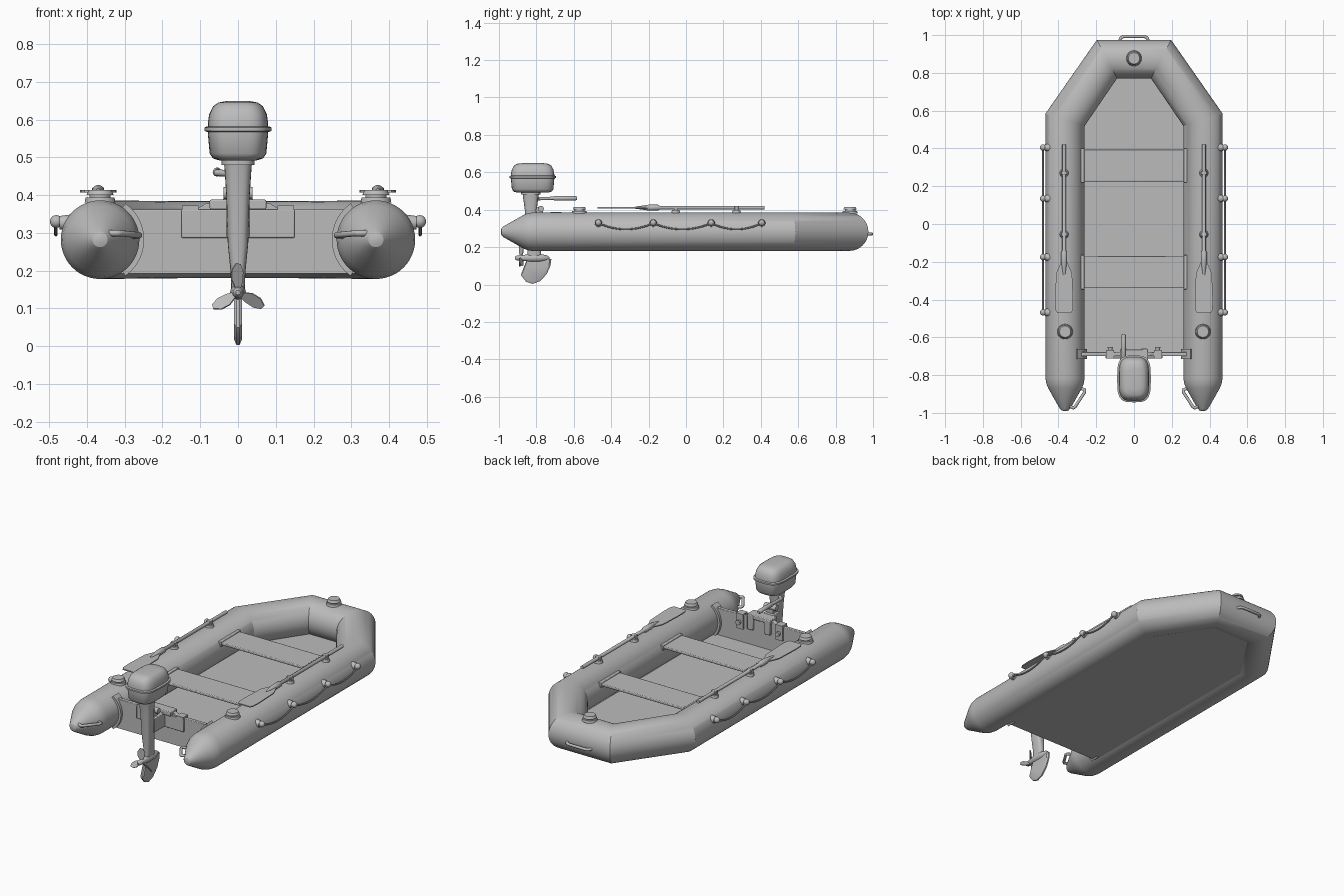
import bpy, bmesh, math
from math import sin, cos, pi, radians
from mathutils import Vector, Matrix

cube = bpy.data.objects.get("Cube")
if cube:
    bpy.data.objects.remove(cube, do_unlink=True)

grey = bpy.data.materials.new("plain_grey")
grey.use_nodes = True
COLOUR = (0.5, 0.5, 0.5, 1)
grey.diffuse_color = COLOUR
grey.node_tree.nodes["Principled BSDF"].inputs["Base Color"].default_value = COLOUR

TX, TZ, TR = 0.365, 0.282, 0.104   # side tube centre and radius


def finish(name, bm, bevel=0, angle=35, mirror=False):
    bmesh.ops.recalc_face_normals(bm, faces=bm.faces)
    me = bpy.data.meshes.new(name)
    bm.to_mesh(me)
    bm.free()
    ob = bpy.data.objects.new(name, me)
    bpy.context.collection.objects.link(ob)
    me.materials.append(grey)
    bpy.ops.object.select_all(action='DESELECT')
    ob.select_set(True)
    bpy.context.view_layer.objects.active = ob
    bpy.ops.object.shade_smooth_by_angle(angle=radians(angle))
    if bevel:
        mod = ob.modifiers.new("Bevel", 'BEVEL')
        mod.width, mod.segments = bevel, 2
    if mirror:
        ob.modifiers.new("Mirror", 'MIRROR')
    return ob


def loft(bm, rings):
    """Skin closed rings of points and cap both ends."""
    loops = [[bm.verts.new(p) for p in r] for r in rings]
    for a, b in zip(loops, loops[1:]):
        for i in range(len(a)):
            j = (i + 1) % len(a)
            bm.faces.new((a[i], a[j], b[j], b[i]))
    bm.faces.new(loops[0][::-1])
    bm.faces.new(loops[-1])


def sweep(bm, pts, radii, seg=12):
    """Round tube along a path with mitred corners."""
    pts = [Vector(p) for p in pts]
    if not isinstance(radii, list):
        radii = [radii] * len(pts)
    rings = []
    for i, p in enumerate(pts):
        d0 = (p - pts[max(i - 1, 0)]).normalized()
        d1 = (pts[min(i + 1, len(pts) - 1)] - p).normalized()
        t = (d0 + d1).normalized()
        up = Vector((0, 0, 1)) if abs(t.z) < 0.9 else Vector((0, 1, 0))
        side = t.cross(up).normalized()
        up = side.cross(t)
        k = 1 / max(t.dot(d1 if d1.length else d0), 0.5)
        ks, ku = (k, 1) if abs((d1 - d0).dot(side)) > 0.05 else (1, 1)
        rings.append([p + radii[i] * (side * ks * cos(a) + up * ku * sin(a))
                      for a in (2 * pi * n / seg for n in range(seg))])
    loft(bm, rings)


def box(bm, x, y, z):
    m = Matrix.Translation([(a + b) / 2 for a, b in (x, y, z)])
    m = m @ Matrix.Diagonal([b - a for a, b in (x, y, z)] + [1])
    bmesh.ops.create_cube(bm, size=1, matrix=m)


def prism(bm, outline, lo, hi, place):
    """Extrude a 2D outline; place(u, v, w) gives the 3D point."""
    loft(bm, [[place(u, v, w) for u, v in outline] for w in (lo, hi)])


def rounded(cx, cy, z, rx, ry, seg=40, power=3.5):
    def f(t):
        return math.copysign(abs(t) ** (2 / power), t)
    return [(cx + rx * f(cos(a)), cy + ry * f(sin(a)), z)
            for a in (2 * pi * n / seg for n in range(seg))]


# inflatable hull: one tube with mitred bow and conical sterns
half = [(-1.0 + dy, r) for dy, r in ((0.01, .008), (.014, .02), (.026, .03), (.13, .089),
                                     (.155, .099), (.185, TR))]
left = [(TX, y, TZ) for y, r in half] + [(TX, 0.552, TZ), (0.143, 0.873, TZ)]
rads = [r for y, r in half] + [TR, TR * 0.98]
bm = bmesh.new()
sweep(bm, left + [(-x, y, z) for x, y, z in reversed(left)], rads + rads[::-1], 48)
finish("hull_tube", bm, angle=28)

# floor
bm = bmesh.new()
prism(bm, [(-.32, -.70), (.32, -.70), (.32, .55), (.12, .84), (-.12, .84), (-.32, .55)],
      .193, .208, lambda u, v, w: (u, v, w))
finish("floor", bm)

# bench seats with end clips on the tubes
for name, y0, y1 in (("front_seat", .225, .395), ("rear_seat", -.34, -.17)):
    bm = bmesh.new()
    box(bm, (-.272, .272), (y0, y1), (.322, .337))
    finish(name, bm, bevel=.004)
    bm = bmesh.new()
    box(bm, (.262, .282), (y0 - .006, y1 + .006), (.312, .342))
    finish(name + "_clips", bm, bevel=.003, mirror=True)

# transom board
bm = bmesh.new()
prism(bm, [(-.28, .195), (.28, .195), (.28, .362), (.11, .362), (.085, .378),
           (-.085, .378), (-.11, .362), (-.28, .362)],
      -.70, -.678, lambda u, v, w: (u, w, v))
finish("transom", bm, bevel=.003)

# curved flaps joining the transom to the tubes
bm = bmesh.new()
arc = [radians(a) for a in range(125, 236, 10)]
outline = [(TX + .117 * cos(a), TZ + .117 * sin(a)) for a in arc]
outline += [(TX + .098 * cos(a), TZ + .098 * sin(a)) for a in reversed(arc)]
prism(bm, outline, -.715, -.663, lambda u, v, w: (u, w, v))
finish("transom_flaps", bm, mirror=True)

# motor pads outside and inside the transom
bm = bmesh.new()
box(bm, (-.15, .15), (-.712, -.698), (.287, .362))
finish("outer_motor_pad", bm, bevel=.003)
bm = bmesh.new()
box(bm, (.105, .148), (-.68, -.668), (.285, .365))
box(bm, (.105, .148), (-.712, -.668), (.36, .372))
bmesh.ops.create_cone(bm, cap_ends=True, segments=20, radius1=.014, radius2=.011, depth=.018,
                      matrix=Matrix.Translation((.126, -.66, .325)) @ Matrix.Rotation(pi / 2, 4, 'X'))
finish("inner_motor_pads", bm, mirror=True)

# air valves
bm = bmesh.new()
for x, y in ((TX, -.57), (-TX, -.57), (0, .877)):
    for r0, r1, z, h in ((.041, .038, .387, .014), (.028, .028, .396, .014), (.036, .03, .407, .014)):
        bmesh.ops.create_cone(bm, cap_ends=True, segments=28, radius1=r0, radius2=r1, depth=h,
                              matrix=Matrix.Translation((x, y, z)))
finish("air_valves", bm)

# oars with flat blades, and their holders
bm = bmesh.new()
sweep(bm, [(.37, y, .411) for y in (.42, -.14, -.15, -.20, -.22, -.27)],
      [.010, .010, .016, .016, .013, .006], 14)
blade = [(.012, -.19), (.022, -.215), (.042, -.26), (.048, -.40), (.046, -.455), (.036, -.472)]
prism(bm, [(.37 + u, v) for u, v in blade] + [(.37 - u, v) for u, v in reversed(blade)],
      .4075, .4135, lambda u, v, w: (u, v, w))
finish("oars", bm, mirror=True)
bm = bmesh.new()
for y in (.27, -.055):
    bmesh.ops.create_cone(bm, cap_ends=True, segments=20, radius1=.024, radius2=.02, depth=.016,
                          matrix=Matrix.Translation((.37, y, .39)))
    box(bm, (.354, .386), (y - .01, y + .01), (.39, .42))
finish("oar_holders", bm, bevel=.002, mirror=True)

# grab line with its knobs
knobs = (-.468, -.175, .135, .405)
bm = bmesh.new()
for a, b in zip(knobs, knobs[1:]):
    line = []
    for n in range(13):
        t = n / 12
        line.append((.482, a + (b - a) * t, .328 - .033 * (1 - (2 * t - 1) ** 2)))
    sweep(bm, line, .0045, 8)
finish("grab_lines", bm, mirror=True)
bm = bmesh.new()
for y in knobs:
    bmesh.ops.create_uvsphere(bm, u_segments=18, v_segments=10, radius=.017,
                              matrix=Matrix.Translation((.481, y, .33)))
    bmesh.ops.create_cone(bm, cap_ends=True, segments=18, radius1=.022, radius2=.018, depth=.03,
                          matrix=Matrix.Translation((.457, y, .327)) @ Matrix.Rotation(pi / 2, 4, 'Y'))
finish("grab_line_knobs", bm, mirror=True)

# carrying handles
bm = bmesh.new()
sweep(bm, [(-.078, .965, .27), (-.07, .985, .27), (-.055, .993, .27),
           (.055, .993, .27), (.07, .985, .27), (.078, .965, .27)], .008, 12)
finish("bow_handle", bm, angle=60)
bm = bmesh.new()
sweep(bm, [(.285, -.868, .292), (.262, -.878, .293), (.262, -.892, .294),
           (.312, -.968, .299), (.322, -.974, .299), (.345, -.962, .299)], .008, 12)
finish("stern_handles", bm, angle=60, mirror=True)

# outboard motor: cowl with rim
MY = -.82
bm = bmesh.new()
loft(bm, [rounded(0, MY, z, rx, ry) for z, rx, ry in
          ((.492, .050, .085), (.497, .066, .102), (.510, .075, .111), (.565, .080, .116),
           (.590, .080, .116), (.615, .076, .111), (.635, .066, .100), (.645, .052, .085),
           (.649, .030, .055))])
finish("motor_cowl", bm, angle=50)
bm = bmesh.new()
loft(bm, [rounded(0, MY, z, rx, ry) for z, rx, ry in
          ((.567, .082, .118), (.570, .089, .124), (.579, .089, .124), (.582, .082, .118))])
finish("cowl_rim", bm)

# motor leg, with a collar below the cowl
bm = bmesh.new()
loft(bm, [rounded(0, y, z, rx, ry, 24, 3) for z, y, rx, ry in
          ((.13, -.812, .017, .036), (.20, -.812, .020, .036), (.27, -.82, .027, .034),
           (.40, -.83, .031, .032), (.475, -.83, .036, .042), (.495, -.83, .038, .045))])
loft(bm, [rounded(0, -.83, z, .044, .052, 24, 3) for z in (.48, .494)])
finish("motor_leg", bm, angle=50)

# clamp bracket to the transom
bm = bmesh.new()
box(bm, (-.032, .032), (-.81, -.70), (.29, .372))
box(bm, (-.075, .075), (-.725, -.665), (.362, .388))
for s in (-1, 1):
    box(bm, (s * .055 - .018, s * .055 + .018), (-.678, -.66), (.30, .385))
finish("clamp_bracket", bm, bevel=.004)
bm = bmesh.new()
sweep(bm, [(-.038, -.776, .405), (.038, -.776, .405)], .016, 16)
box(bm, (-.02, .02), (-.81, -.765), (.37, .415))
finish("tilt_pivot", bm)

# tiller
bm = bmesh.new()
sweep(bm, [(-.02, -.82, .457), (-.055, -.79, .459), (-.055, -.70, .461)], .009, 14)
sweep(bm, [(-.055, y, .461) for y in (-.71, -.705, -.59, -.583)], [.009, .012, .012, .008], 14)
finish("tiller", bm)

# gear case, skeg and propeller
PZ = .142
bm = bmesh.new()
sweep(bm, [(0, y, PZ) for y in (-.915, -.905, -.86, -.84, -.78, -.745, -.73)],
      [.006, .013, .017, .021, .021, .014, .004], 20)
finish("gear_case", bm, angle=50)
bm = bmesh.new()
skeg = [(-.85, .135), (-.868, .09), (-.883, .05), (-.855, .015), (-.82, .003), (-.78, .018),
        (-.745, .055), (-.725, .10), (-.72, .135)]
loft(bm, [[(x, -.80 + (u + .80) * k, PZ + (v - PZ) * k) for u, v in skeg]
          for x, k in ((-.010, .9), (-.004, 1), (.004, 1), (.010, .9))])
finish("skeg", bm)
bm = bmesh.new()
blade = [(-.008, .010), (-.020, .035), (-.019, .060), (-.006, .078), (.008, .075),
         (.018, .055), (.016, .030), (.008, .010)]
for turn in (0, 120, 240):
    m = (Matrix.Translation((0, -.882, PZ)) @ Matrix.Rotation(radians(turn), 4, 'Y')
         @ Matrix.Rotation(radians(38), 4, 'Z'))
    prism(bm, blade, -.002, .002, lambda u, v, w: m @ Vector((u, w + 6 * u * u, v)))
finish("propeller", bm)
